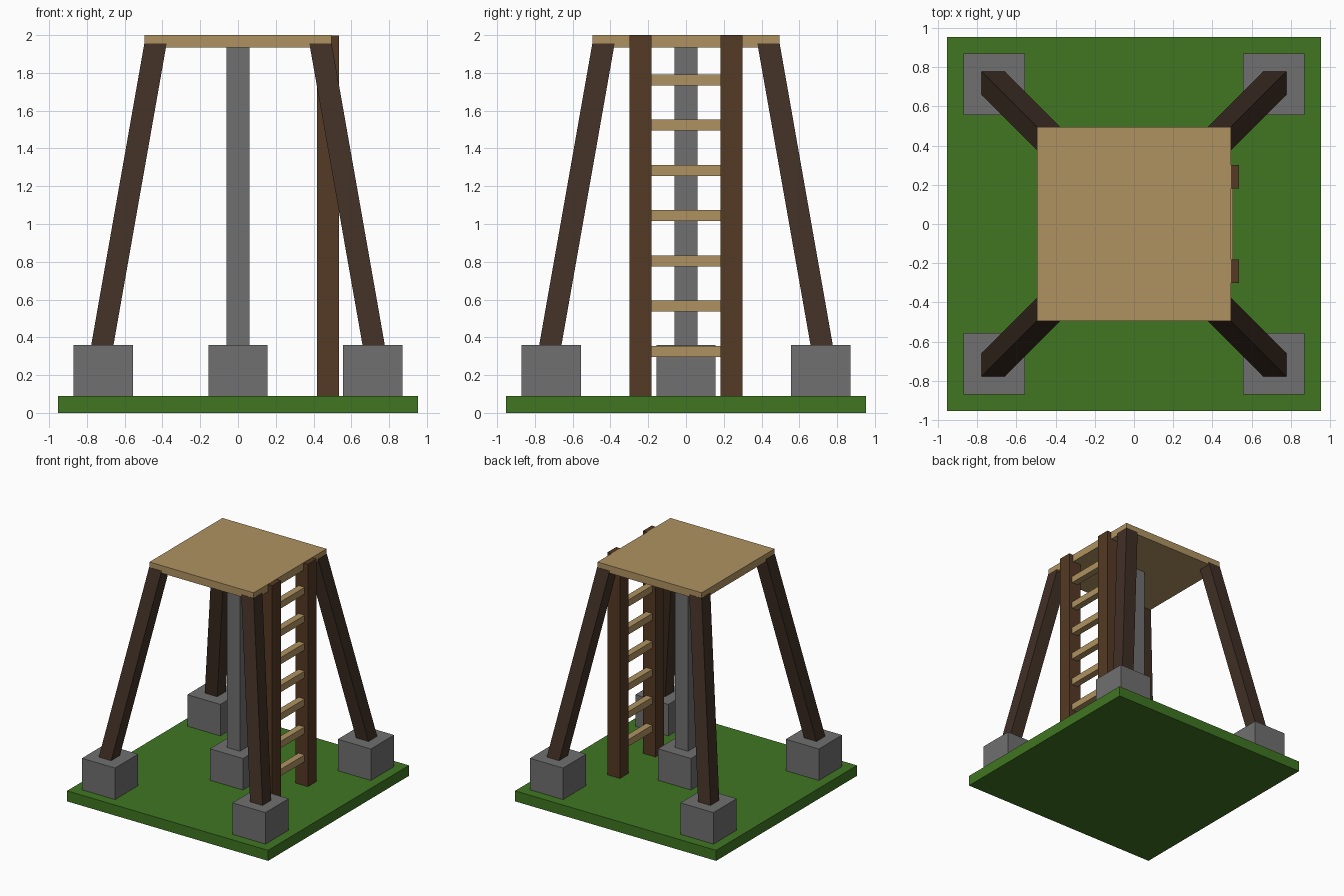
import bpy, bmesh

if "Cube" in bpy.data.objects:
    bpy.data.objects.remove(bpy.data.objects["Cube"])


def material(name, rgb):
    m = bpy.data.materials.new(name)
    m.diffuse_color = (*rgb, 1)
    m.use_nodes = True
    m.node_tree.nodes["Principled BSDF"].inputs["Base Color"].default_value = m.diffuse_color
    return m


GRASS = material("grass", (0.05, 0.18, 0.016))
STONE = material("stone", (0.16, 0.16, 0.16))
PLANK = material("light_wood", (0.43, 0.29, 0.12))
RAIL = material("brown_wood", (0.09, 0.042, 0.018))
LEG = material("dark_wood", (0.052, 0.03, 0.019))


def prism(name, bottom, top, half, mat):
    """Box with horizontal ends; the top may be offset to make it slant."""
    bm = bmesh.new()
    bmesh.ops.create_cube(bm, size=2)
    for v in bm.verts:
        c = top if v.co.z > 0 else bottom
        v.co = (c[0] + v.co.x * half[0], c[1] + v.co.y * half[1], c[2])
    me = bpy.data.meshes.new(name)
    bm.to_mesh(me)
    bm.free()
    me.materials.append(mat)
    ob = bpy.data.objects.new(name, me)
    bpy.context.collection.objects.link(ob)
    return ob


def box(name, x, y, z0, z1, hx, hy, mat):
    return prism(name, (x, y, z0), (x, y, z1), (hx, hy), mat)


# ground slab and top platform
box("ground_slab", 0, 0, 0, 0.09, 0.954, 0.954, GRASS)
box("platform", 0, 0, 1.935, 2.0, 0.494, 0.494, PLANK)

# central footing and post
box("center_footing", 0, 0, 0.09, 0.36, 0.157, 0.157, STONE)
box("center_post", 0, 0, 0.36, 1.935, 0.061, 0.061, STONE)

# corner footings with slanted legs
for sx, side in ((-1, "left"), (1, "right")):
    for sy, end in ((-1, "front"), (1, "back")):
        box(f"{end}_{side}_footing", sx * 0.714, sy * 0.714, 0.09, 0.36,
            0.157, 0.157, STONE)
        prism(f"{end}_{side}_leg", (sx * 0.718, sy * 0.718, 0.36),
              (sx * 0.437, sy * 0.437, 1.955), (0.059, 0.059), LEG)

# ladder rails
for sy, end in ((-1, "front"), (1, "back")):
    box(f"{end}_ladder_rail", 0.476, sy * 0.241, 0.09, 1.998, 0.059, 0.059, RAIL)

# ladder rungs
for i in range(7):
    z = 0.326 + i * 0.2395
    box(f"ladder_rung_{i + 1}", 0.476, 0, z - 0.029, z + 0.029, 0.029, 0.184, PLANK)
